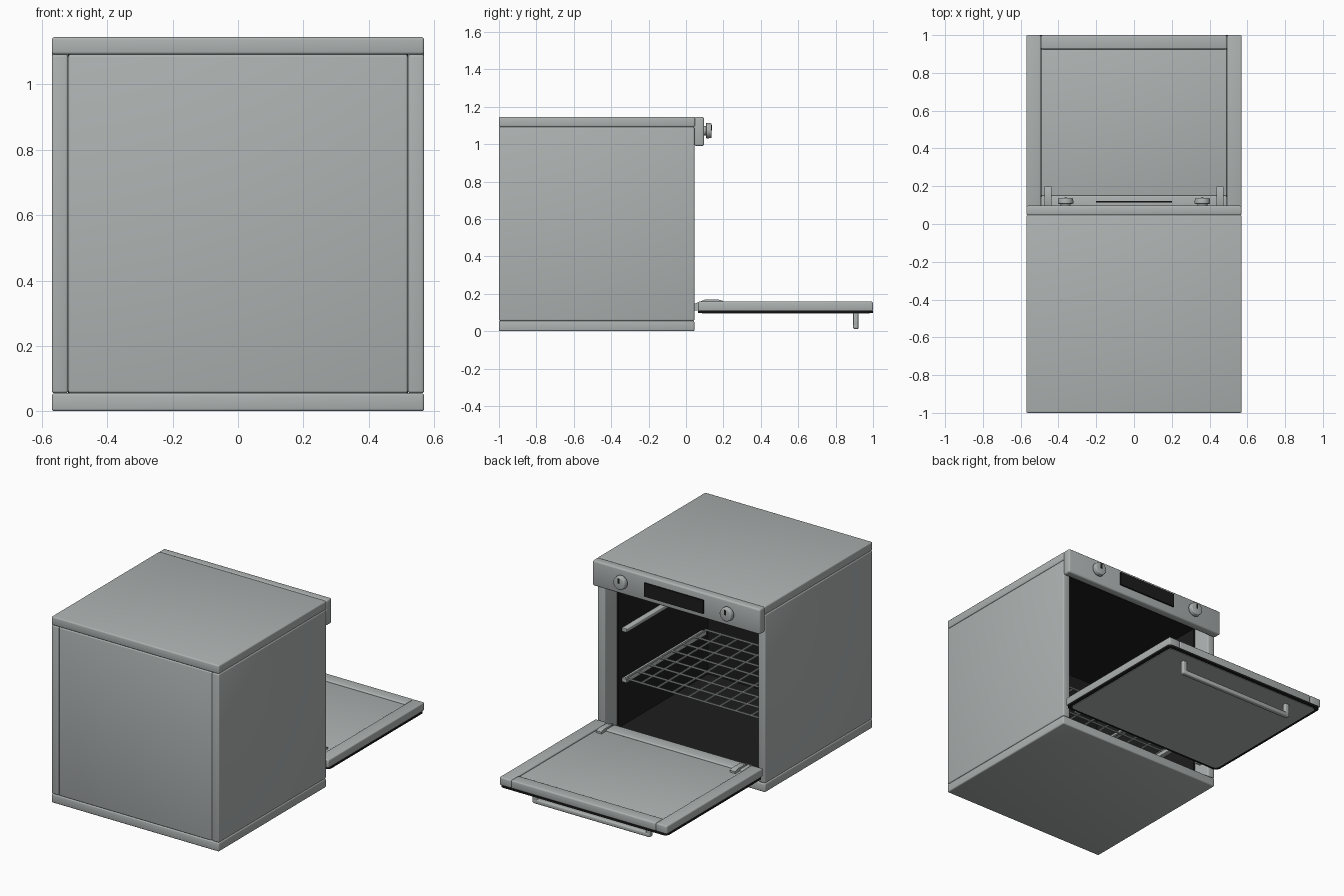
import bpy, bmesh, math
from mathutils import Matrix, Vector

default = bpy.data.objects.get("Cube")
if default:
    bpy.data.objects.remove(default, do_unlink=True)


def material(name, rgb):
    m = bpy.data.materials.new(name)
    m.use_nodes = True
    m.diffuse_color = (*rgb, 1)
    m.node_tree.nodes["Principled BSDF"].inputs["Base Color"].default_value = (*rgb, 1)
    return m


STEEL = material("brushed grey", (0.42, 0.45, 0.445))
BLACK = material("enamel black", (0.012, 0.012, 0.012))


def finish(name, bm, mat):
    bmesh.ops.recalc_face_normals(bm, faces=bm.faces)
    me = bpy.data.meshes.new(name)
    bm.to_mesh(me)
    bm.free()
    me.shade_smooth()
    me.set_sharp_from_angle(angle=math.radians(35))
    me.materials.append(mat)
    ob = bpy.data.objects.new(name, me)
    bpy.context.collection.objects.link(ob)
    return ob


def box(name, x, y, z, mat=STEEL, bevel=0.008):
    """Box from (min, max) pairs with rounded edges."""
    bm = bmesh.new()
    bmesh.ops.create_cube(bm, size=1)
    for v in bm.verts:
        v.co = [r[0] if c < 0 else r[1] for c, r in zip(v.co, (x, y, z))]
    if bevel:
        bmesh.ops.bevel(bm, geom=bm.edges[:], offset=bevel, segments=3,
                        profile=0.5, affect='EDGES')
    return finish(name, bm, mat)


def plate(name, x, y, z, radius, mat):
    """Flat plate whose upright corners are rounded."""
    bm = bmesh.new()
    bmesh.ops.create_cube(bm, size=1)
    for v in bm.verts:
        v.co = [r[0] if c < 0 else r[1] for c, r in zip(v.co, (x, y, z))]
    upright = [e for e in bm.edges if abs(e.verts[0].co.z - e.verts[1].co.z) > 1e-4]
    bmesh.ops.bevel(bm, geom=upright, offset=radius, segments=6, profile=0.5, affect='EDGES')
    return finish(name, bm, mat)


def rod(name, a, b, r, sides=8, r2=None, bevel=0):
    """Cylinder between two points."""
    a, b = Vector(a), Vector(b)
    d = b - a
    m = Matrix.Translation((a + b) / 2) @ d.to_track_quat('Z', 'Y').to_matrix().to_4x4()
    bm = bmesh.new()
    bmesh.ops.create_cone(bm, cap_ends=True, segments=sides, radius1=r,
                          radius2=r2 or r, depth=d.length, matrix=m)
    if bevel:
        rims = [e for e in bm.edges if any(len(f.verts) > 4 for f in e.link_faces)]
        bmesh.ops.bevel(bm, geom=rims, offset=bevel, segments=3, profile=0.5, affect='EDGES')
    return finish(name, bm, STEEL)


W = 0.57     # half width
IN = 0.52    # half width between the side panels
BACK, FACE = -1.0, 0.045
LO, HI = 0.055, 1.092

# Cabinet
box("bottom_panel", (-W, W), (BACK, FACE), (0, LO))
box("top_panel", (-W, W), (BACK, FACE + 0.003), (HI, 1.145))
box("back_panel", (-IN, IN), (BACK, BACK + 0.05), (LO, HI))
for s, side in ((1, "left"), (-1, "right")):
    box(side + "_panel", sorted((s * IN, s * W)), (BACK, FACE), (LO, HI))

# Dark cavity lining
DEEP, MOUTH, T = -0.95, -0.07, 0.012
box("cavity_back", (-IN, IN), (DEEP, DEEP + T), (LO, HI), BLACK, 0)
box("cavity_floor", (-IN, IN), (DEEP, MOUTH), (LO, LO + T), BLACK, 0)
box("cavity_ceiling", (-IN, IN), (DEEP, MOUTH), (HI - T, HI), BLACK, 0)
for s, side in ((1, "left"), (-1, "right")):
    box(side + "_cavity_wall", sorted((s * (IN - T), s * IN)), (DEEP, MOUTH), (LO, HI), BLACK, 0)
    # Shelf rails
    for z, level in ((0.35, "lower"), (0.66, "upper")):
        box(f"{side}_{level}_rail", sorted((s * 0.475, s * 0.508)), (-0.88, -0.1),
            (z - 0.012, z + 0.012), bevel=0.004)

# Wire rack
RZ, RX, Y0, Y1 = 0.367, 0.48, -0.88, -0.1
for i in range(10):
    x = -RX + 2 * RX * i / 9
    rod("rack_long_wire", (x, Y0, RZ), (x, Y1, RZ), 0.006)
for i in range(8):
    y = Y0 + (Y1 - Y0) * i / 7
    rod("rack_cross_wire", (-RX, y, RZ), (RX, y, RZ), 0.006)

# Control panel, display and knobs
box("control_panel", (-W, W), (FACE, 0.097), (0.99, 1.145), bevel=0.01)
box("display", (-0.2, 0.2), (0.113, 0.122), (1.03, 1.113), BLACK, 0)
for s, side in ((1, "left"), (-1, "right")):
    x, z = s * 0.362, 1.072
    rod(side + "_knob_stem", (x, 0.09, z), (x, 0.112, z), 0.026, 24)
    rod(side + "_knob", (x, 0.107, z), (x, 0.137, z), 0.042, 32, 0.039, 0.005)
    box(side + "_knob_mark", (x - 0.006, x + 0.006), (0.134, 0.139),
        (z, z + 0.03), BLACK, 0)

# Open door: frame rails, inner panel, seal and outer skin
D0, D1 = 0.065, 1.0
DZ = (0.107, 0.158)
for s, side in ((1, "left"), (-1, "right")):
    box(side + "_door_rail", sorted((s * 0.492, s * W)), (D0, D1), DZ)
box("door_bottom_rail", (-0.492, 0.492), (D0, 0.15), DZ)
box("door_top_rail", (-0.492, 0.492), (0.925, D1), DZ)
box("door_inner_panel", (-0.492, 0.492), (0.148, 0.927), (0.107, 0.15), bevel=0.005)
plate("door_seal", (-W, W), (D0, D1), (0.097, 0.108), 0.03, BLACK)
plate("door_skin", (-W + 0.02, W - 0.02), (D0 + 0.02, D1 - 0.02), (0.094, 0.099), 0.025, STEEL)

# Handle under the open door
HY = 0.908
box("handle_bar", (-0.4, 0.4), (HY - 0.015, HY + 0.015), (0.012, 0.04), bevel=0.008)
for s, side in ((1, "left"), (-1, "right")):
    box(side + "_handle_post", sorted((s * 0.37, s * 0.4)), (HY - 0.014, HY + 0.014),
        (0.015, 0.098), bevel=0.005)

# Hinge arms, extruded from a side profile
profile = [(0.03, 0.11), (0.03, 0.14), (0.1, 0.168), (0.17, 0.17), (0.198, 0.162), (0.198, 0.15),
           (0.07, 0.11)]
for s, side in ((1, "left"), (-1, "right")):
    bm = bmesh.new()
    face = bm.faces.new([bm.verts.new((s * 0.455 - 0.018, y, z)) for y, z in profile])
    out = bmesh.ops.extrude_face_region(bm, geom=[face])
    moved = [v for v in out["geom"] if isinstance(v, bmesh.types.BMVert)]
    bmesh.ops.translate(bm, verts=moved, vec=(0.036, 0, 0))
    finish(side + "_hinge_arm", bm, STEEL)
